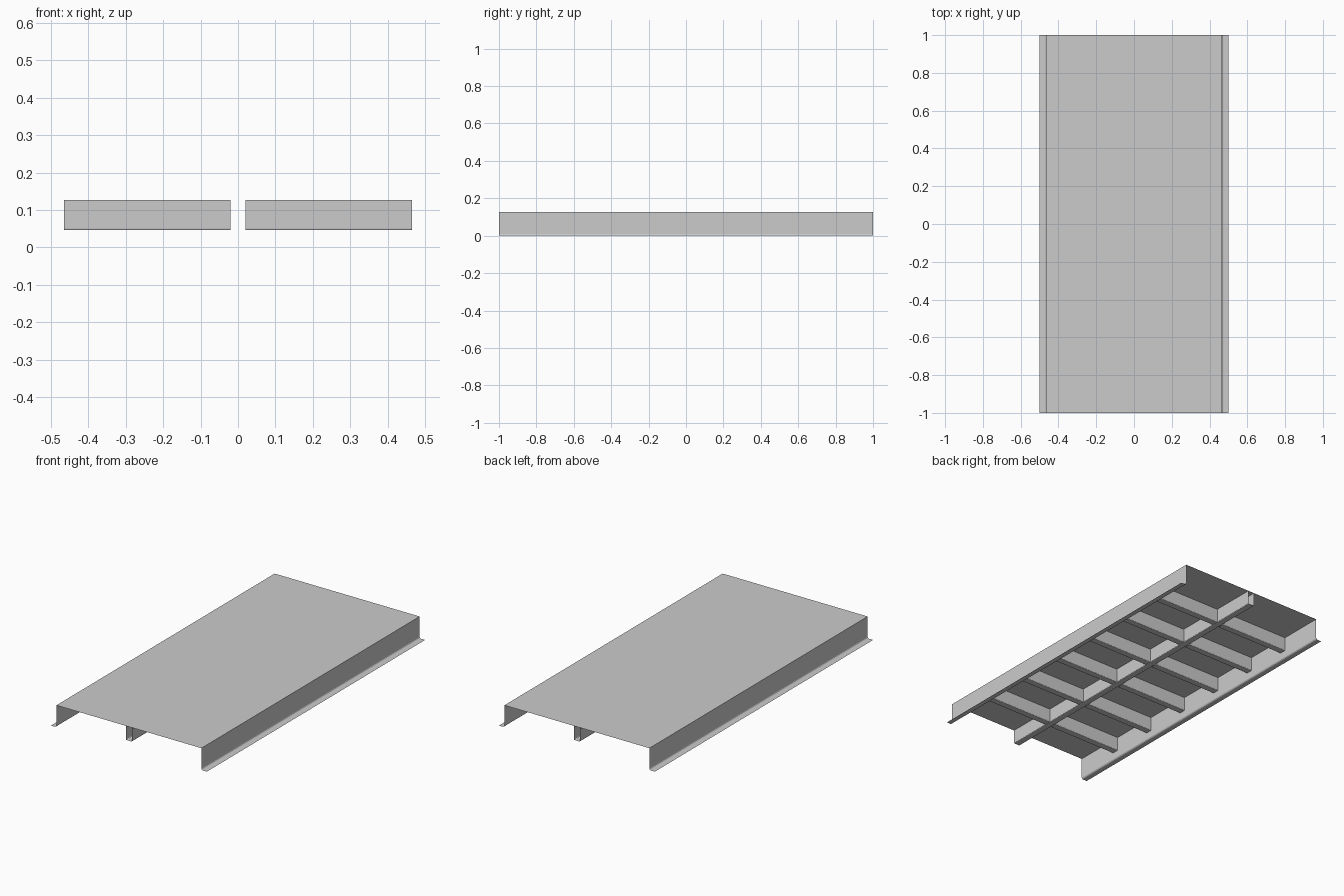
import bpy
import math

if "Cube" in bpy.data.objects:
    bpy.data.objects.remove(bpy.data.objects["Cube"])

HALF_LEN, HALF_DECK, HALF_WIDTH = 1.0, 0.465, 0.5
TOP, RIB_Z, RIB_HALF = 0.127, 0.046, 0.02


def bend(cx, cz, r, a0, a1, steps=3):
    """Points of a small sheet-metal bend around (cx, cz), angles in degrees."""
    return [(cx + r * math.cos(math.radians(a0 + (a1 - a0) * i / steps)),
             cz + r * math.sin(math.radians(a0 + (a1 - a0) * i / steps)))
            for i in range(steps + 1)]


def sheet(name, profile, place, start, end):
    """Sweep an open profile between two stations as a thin folded sheet."""
    n = len(profile)
    verts = [place(p, s) for s in (start, end) for p in profile]
    faces = [(i, i + 1, n + i + 1, n + i) for i in range(n - 1)]
    mesh = bpy.data.meshes.new(name)
    mesh.from_pydata(verts, [], faces)
    obj = bpy.data.objects.new(name, mesh)
    bpy.context.collection.objects.link(obj)
    return obj


def along_y(p, s):
    return (p[0], s, p[1])


# Deck plate folded down into side walls with outward foot flanges
R = 0.01
right = [(HALF_DECK, TOP)] + bend(HALF_DECK + R, R, R, 180, 270) + [(HALF_WIDTH, 0)]
left = [(-x, z) for x, z in reversed(right)]
sheet("deck_and_side_walls", left + right, along_y, -HALF_LEN, HALF_LEN)

# U-shaped channel profile shared by the stiffeners
r = 0.004
channel = ([(-RIB_HALF, TOP)]
           + bend(-RIB_HALF + r, RIB_Z + r, r, 180, 270)
           + bend(RIB_HALF - r, RIB_Z + r, r, 270, 360)
           + [(RIB_HALF, TOP)])

# Central lengthwise stiffener
sheet("center_stiffener", channel[::-1], along_y, -HALF_LEN, HALF_LEN)

# Six cross stiffeners on each side of the centre
for k in range(1, 7):
    y = -HALF_LEN + k * 2 * HALF_LEN / 7

    def along_x(p, s, y=y):
        return (s, y + p[0], p[1])

    sheet(f"cross_stiffener_left_{k}", channel, along_x, -HALF_DECK, -RIB_HALF)
    sheet(f"cross_stiffener_right_{k}", channel, along_x, RIB_HALF, HALF_DECK)
